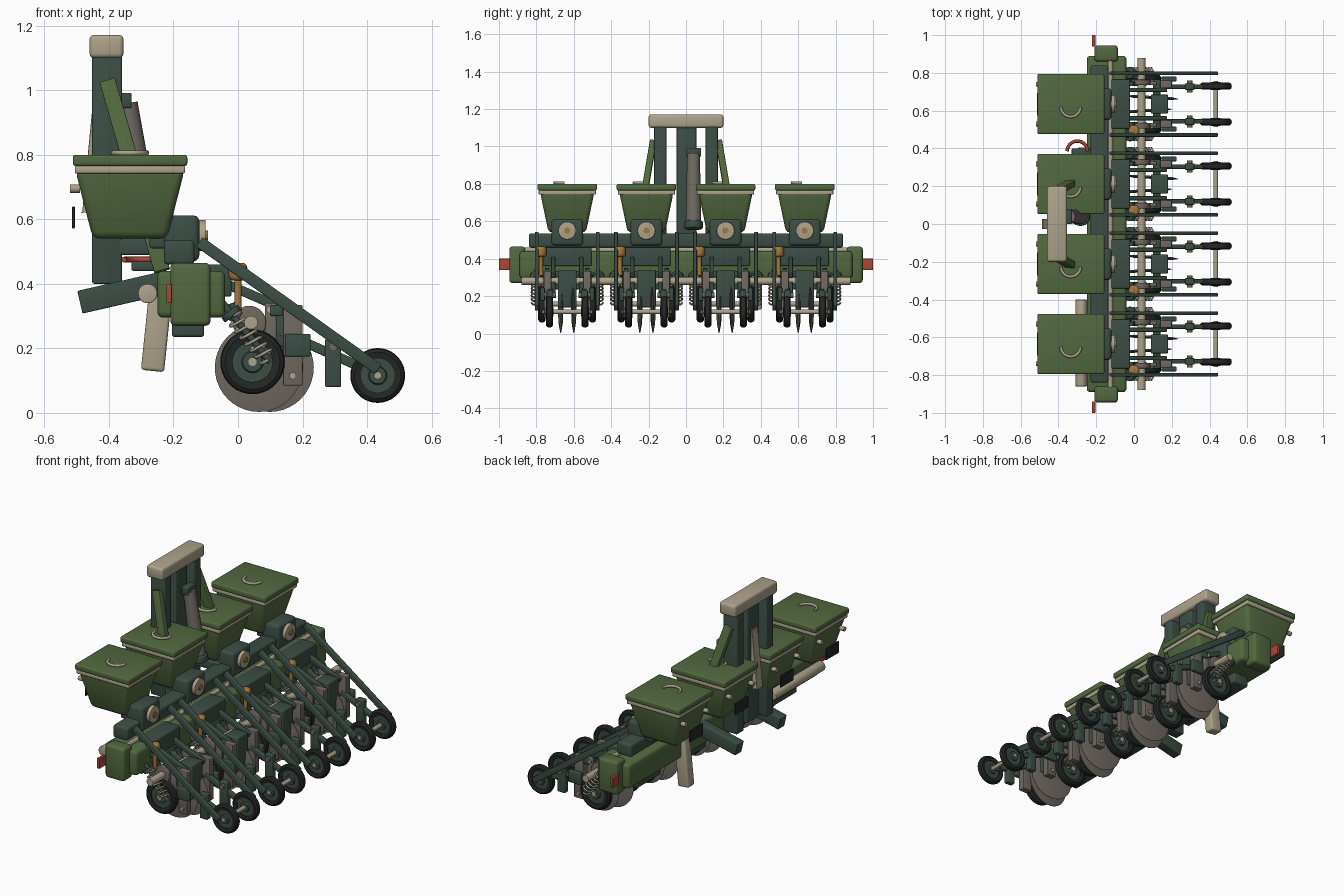
import bpy, bmesh, math
from mathutils import Vector, Matrix

if "Cube" in bpy.data.objects:
    bpy.data.objects.remove(bpy.data.objects["Cube"])

ROW0, STEP = -0.635, 0.4233
COL = dict(green=(0.085, 0.14, 0.05), dark=(0.045, 0.075, 0.06), beige=(0.42, 0.37, 0.26),
           steel=(0.16, 0.14, 0.12), tyre=(0.016, 0.02, 0.018), red=(0.42, 0.06, 0.04), gold=(0.38, 0.19, 0.04))
MATS = {}
for k, c in COL.items():
    MATS[k] = bpy.data.materials.new(k)
    MATS[k].diffuse_color = (*c, 1)


def finish(ob, mat, row, mirror):
    """Material, symmetric copy and repetition over the four rows."""
    bpy.context.collection.objects.link(ob)
    ob.data.materials.append(MATS[mat])
    if mirror:
        ob.modifiers.new("mirror", 'MIRROR').use_axis = (False, True, False)
    if row:
        ob.location.y = ROW0
        a = ob.modifiers.new("rows", 'ARRAY')
        a.count, a.use_relative_offset, a.use_constant_offset = 4, False, True
        a.constant_offset_displace = (0, STEP, 0)
    return ob


def mesh(name, bm, mat, bevel=0, row=False, mirror=False):
    if bevel:
        es = [e for e in bm.edges if len(e.link_faces) == 2 and e.calc_face_angle() > 0.6]
        bmesh.ops.bevel(bm, geom=es, offset=bevel, segments=3, profile=0.5, affect='EDGES')
    bmesh.ops.recalc_face_normals(bm, faces=bm.faces)
    me = bpy.data.meshes.new(name)
    bm.to_mesh(me)
    bm.free()
    ob = finish(bpy.data.objects.new(name, me), mat, row, mirror)
    bpy.ops.object.select_all(action='DESELECT')
    ob.select_set(True)
    bpy.context.view_layer.objects.active = ob
    bpy.ops.object.shade_smooth_by_angle(angle=math.radians(35))
    return ob


def box(name, x, y, z, mat, bevel=0.006, **kw):
    """Box from (min, max) pairs."""
    bm = bmesh.new()
    bmesh.ops.create_cube(bm, size=1)
    for v in bm.verts:
        v.co = [(r[0] + r[1]) / 2 + c * (r[1] - r[0]) for c, r in zip(v.co, (x, y, z))]
    return mesh(name, bm, mat, bevel, **kw)


def beam(name, p, q, wy, h, mat, bevel=0.004, **kw):
    """Bar from p to q, wy wide sideways and h deep."""
    p, q = Vector(p), Vector(q)
    d = (q - p).normalized()
    side = (Vector((0, 1, 0)) - d * d.y).normalized()
    up = d.cross(side)
    bm = bmesh.new()
    bmesh.ops.create_cube(bm, size=1)
    for v in bm.verts:
        v.co = (p + q) / 2 + d * v.co.x * (q - p).length + side * v.co.y * wy + up * v.co.z * h
    return mesh(name, bm, mat, bevel, **kw)


def rod(name, p, q, r, mat, r2=None, n=24, bevel=0, **kw):
    p, q = Vector(p), Vector(q)
    m = Matrix.Translation((p + q) / 2) @ (q - p).to_track_quat('Z', 'Y').to_matrix().to_4x4()
    bm = bmesh.new()
    bmesh.ops.create_cone(bm, cap_ends=True, segments=n, radius1=r, radius2=r if r2 is None else r2,
                          depth=(q - p).length, matrix=m)
    return mesh(name, bm, mat, bevel, **kw)


def lathe(name, c, prof, mat, n=36, tilt=0, **kw):
    """Spin a closed (radius, y) profile round the y axis through c."""
    bm = bmesh.new()
    vs = [bm.verts.new((r, y, 0)) for r, y in prof]
    es = [bm.edges.new((vs[i], vs[(i + 1) % len(vs)])) for i in range(len(vs))]
    bmesh.ops.spin(bm, geom=vs + es, cent=(0, 0, 0), axis=(0, 1, 0), angle=math.tau, steps=n)
    bmesh.ops.remove_doubles(bm, verts=bm.verts, dist=1e-5)
    bmesh.ops.transform(bm, matrix=Matrix.Translation(c) @ Matrix.Rotation(tilt, 4, 'Z'), verts=bm.verts)
    return mesh(name, bm, mat, **kw)


def wire(name, pts, r, mat, row=False, mirror=False):
    cu = bpy.data.curves.new(name, 'CURVE')
    cu.dimensions, cu.bevel_depth, cu.bevel_resolution, cu.use_fill_caps = '3D', r, 2, True
    sp = cu.splines.new('POLY')
    sp.points.add(len(pts) - 1)
    for s, p in zip(sp.points, pts):
        s.co = (*p, 1)
    return finish(bpy.data.objects.new(name, cu), mat, row, mirror)


def frustum(name, cx, z0, x0, y0, z1, x1, y1, mat, bevel, **kw):
    bm = bmesh.new()
    bmesh.ops.create_cube(bm, size=2)
    for v in bm.verts:
        z, hx, hy = (z1, x1, y1) if v.co.z > 0 else (z0, x0, y0)
        v.co = (cx + v.co.x * hx, v.co.y * hy, z)
    return mesh(name, bm, mat, bevel, **kw)


R = dict(row=True)
RM = dict(row=True, mirror=True)
M = dict(mirror=True)

# main frame
box("main_toolbar", (-0.25, -0.04), (-0.89, 0.89), (0.295, 0.44), "green", 0.018)
box("upper_toolbar", (-0.23, -0.135), (-0.84, 0.84), (0.46, 0.535), "dark", 0.012)
box("toolbar_end_cap", (-0.21, -0.085), (0.86, 0.945), (0.27, 0.465), "green", 0.016, **M)
box("end_reflector", (-0.222, -0.205), (0.94, 1.0), (0.34, 0.40), "red", 0.002, **M)
rod("drive_shaft", (0.04, -0.88, 0.28), (0.04, 0.88, 0.28), 0.021, "beige")
rod("hydraulic_line", (-0.125, -0.87, 0.447), (-0.125, 0.87, 0.447), 0.013, "beige")

# hitch tower
box("tower_column", (-0.452, -0.36), (0.105, 0.17), (0.40, 1.12), "dark", 0.006, **M)
box("tower_center_column", (-0.44, -0.37), (-0.05, 0.055), (0.42, 1.12), "dark")
box("tower_cap", (-0.46, -0.355), (-0.2, 0.2), (1.10, 1.172), "beige", 0.014)
beam("tower_brace", (-0.405, 0.175, 1.03), (-0.235, 0.275, 0.44), 0.035, 0.05, "green", **M)
box("tower_foot", (-0.38, -0.2), (0.105, 0.17), (0.49, 0.54), "dark", **M)
beam("top_link_plate", (-0.435, 0, 0.96), (-0.468, 0, 0.62), 0.045, 0.03, "beige")
rod("lift_cylinder", (-0.285, 0.04, 0.58), (-0.345, 0.04, 0.96), 0.042, "steel", r2=0.034)
rod("lift_cylinder_collar", (-0.28, 0.04, 0.56), (-0.287, 0.04, 0.60), 0.05, "dark", bevel=0.006)
box("lift_cylinder_head", (-0.37, -0.33), (0.0, 0.08), (0.945, 0.992), "dark", 0.005)
beam("lower_hitch_arm", (-0.49, 0.2, 0.343), (-0.22, 0.2, 0.405), 0.06, 0.072, "dark", **M)

# parking stand and document tube
beam("stand_leg", (-0.265, 0.375, 0.13), (-0.235, 0.375, 0.42), 0.06, 0.072, "beige", 0.01)
wire("stand_pin_ring", [(-0.30 + 0.054 * math.cos(a), 0.385 + 0.054 * math.sin(a), 0.475)
                        for a in [math.pi * i / 16 for i in range(17)]], 0.009, "red")
box("stand_bracket", (-0.33, -0.22), (0.355, 0.40), (0.44, 0.47), "dark")
rod("document_tube", (-0.28, -0.86, 0.37), (-0.28, -0.40, 0.37), 0.03, "beige", bevel=0.004)

# seed hoppers
frustum("hopper", -0.335, 0.54, 0.115, 0.10, 0.755, 0.17, 0.145, "green", 0.022, **R)
box("hopper_band", (-0.506, -0.164), (-0.153, 0.153), (0.742, 0.766), "beige", 0.006, **R)
box("hopper_lid", (-0.512, -0.157), (-0.159, 0.159), (0.765, 0.80), "green", 0.009, **R)
wire("lid_handle", [(-0.335 + 0.052 * math.cos(a), -0.015 + 0.052 * math.sin(a), 0.806)
                    for a in [-math.pi * i / 16 for i in range(17)]], 0.008, "beige", **R)
rod("lid_latch", (-0.52, 0.105, 0.695), (-0.49, 0.105, 0.695), 0.013, "beige", n=16, **RM)
box("hopper_front_plate", (-0.514, -0.506), (-0.06, 0.06), (0.572, 0.64), "tyre", 0.002, **R)
box("hopper_neck", (-0.275, -0.2), (-0.07, 0.07), (0.51, 0.56), "dark", 0.008, **R)

# seed meters
box("meter_housing", (-0.23, -0.12), (-0.085, 0.085), (0.47, 0.612), "dark", 0.018, **R)
rod("meter_disc", (-0.125, 0, 0.55), (-0.10, 0, 0.55), 0.048, "beige", bevel=0.003, **R)
rod("meter_knob", (-0.105, 0, 0.55), (-0.093, 0, 0.55), 0.016, "gold", **R)
box("row_clamp", (-0.205, -0.105), (-0.11, 0.11), (0.235, 0.30), "dark", 0.01, **R)
box("row_mount", (-0.13, -0.02), (-0.13, 0.13), (0.36, 0.46), "dark", 0.008, **R)

# row unit frame and linkages
beam("long_arm", (-0.12, 0.163, 0.53), (0.435, 0.163, 0.135), 0.02, 0.036, "dark", **RM)
beam("upper_link", (-0.06, 0.075, 0.41), (0.17, 0.075, 0.31), 0.022, 0.03, "dark", **RM)
beam("lower_link", (-0.06, 0.075, 0.32), (0.16, 0.075, 0.21), 0.022, 0.03, "dark", **RM)
box("opener_shank", (0.09, 0.18), (-0.05, 0.05), (0.14, 0.34), "dark", 0.006, **R)
box("shank_crossbar", (0.10, 0.14), (-0.13, 0.13), (0.30, 0.335), "dark", 0.005, **R)
box("side_plate", (0.14, 0.20), (0.085, 0.125), (0.085, 0.335), "steel", 0.004, **RM)
box("side_plate_block", (0.145, 0.225), (0.12, 0.145), (0.175, 0.245), "dark", 0.005, **RM)
rod("side_plate_bolt", (0.17, 0.12, 0.115), (0.17, 0.134, 0.115), 0.012, "beige", n=6, **RM)
box("lift_strap", (0.083, 0.12), (0.10, 0.12), (0.14, 0.34), "steel", 0.006, **RM)
rod("strap_pin", (0.1, 0.1, 0.32), (0.1, 0.128, 0.32), 0.012, "beige", n=12, **RM)
rod("shaft_bearing", (0.035, 0.10, 0.28), (0.035, 0.13, 0.28), 0.052, "steel", bevel=0.004, **RM)
rod("depth_stem", (0.0, -0.14, 0.31), (0.0, -0.14, 0.42), 0.011, "gold", n=16, **R)
rod("depth_knob", (0.0, -0.14, 0.41), (0.0, -0.14, 0.465), 0.029, "gold", bevel=0.015, **R)

# opener discs and gauge wheels
blade = [(0.002, -0.008), (0.10, -0.008), (0.137, -0.001), (0.137, 0.001), (0.10, 0.008), (0.002, 0.008)]
lathe("opener_disc_left", (0.065, -0.035, 0.14), blade, "steel", 40, 0.06, **R)
lathe("opener_disc_right", (0.098, 0.035, 0.14), blade, "steel", 40, -0.06, **R)


def tyre(r, w):
    return [(r * 0.62, -w * 0.8), (r * 0.85, -w), (r * 0.96, -w * 0.65), (r, 0),
            (r * 0.96, w * 0.65), (r * 0.85, w), (r * 0.62, w * 0.8)]


def rim(r, w):
    return [(0.001, -w), (r * 0.3, -w), (r * 0.34, -w * 0.5), (r * 0.66, -w * 0.5),
            (r * 0.66, w * 0.5), (r * 0.34, w * 0.5), (r * 0.3, w), (0.001, w)]


lathe("gauge_tyre", (0.045, 0.135, 0.158), tyre(0.1, 0.02), "tyre", **RM)
lathe("gauge_rim", (0.045, 0.135, 0.158), rim(0.1, 0.022), "dark", **RM)
rod("gauge_hub", (0.045, 0.03, 0.158), (0.045, 0.161, 0.158), 0.013, "beige", n=16, **RM)
beam("gauge_arm", (0.045, 0.108, 0.158), (-0.02, 0.108, 0.34), 0.016, 0.035, "dark", **RM)

# down-pressure springs
A, B = Vector((-0.015, 0.165, 0.30)), Vector((0.095, 0.165, 0.165))
D = (B - A).normalized()
U, V = Vector((0, 1, 0)), D.cross(Vector((0, 1, 0)))
N = 98
wire("spring_coil", [A + (B - A) * i / N + 0.026 * (U * math.cos(i * math.tau / 14) + V * math.sin(i * math.tau / 14))
                     for i in range(N + 1)], 0.005, "beige", **RM)
rod("spring_rod", A - D * 0.11, B + D * 0.01, 0.011, "dark", n=14, **RM)
rod("spring_seat", A - D * 0.02, A, 0.032, "dark", bevel=0.004, **RM)

# closing wheels
lathe("closing_tyre", (0.433, 0.095, 0.116), tyre(0.085, 0.019), "tyre", **RM)
lathe("closing_rim", (0.433, 0.095, 0.116), rim(0.085, 0.021), "dark", **RM)
rod("closing_axle", (0.433, -0.122, 0.116), (0.433, 0.122, 0.116), 0.012, "beige", n=16, **R)
beam("closing_arm", (0.17, 0.092, 0.235), (0.435, 0.092, 0.118), 0.024, 0.03, "dark", **RM)
box("closing_arm_plate", (0.27, 0.32), (0.075, 0.11), (0.08, 0.23), "dark", 0.005, **RM)
rod("closing_arm_pivot", (0.295, 0.06, 0.205), (0.295, 0.125, 0.205), 0.014, "steel", n=12, **RM)

for m in bpy.data.materials:
    if m.users and not m.is_grease_pencil:
        m.use_nodes = True
        m.node_tree.nodes["Principled BSDF"].inputs["Base Color"].default_value = m.diffuse_color
